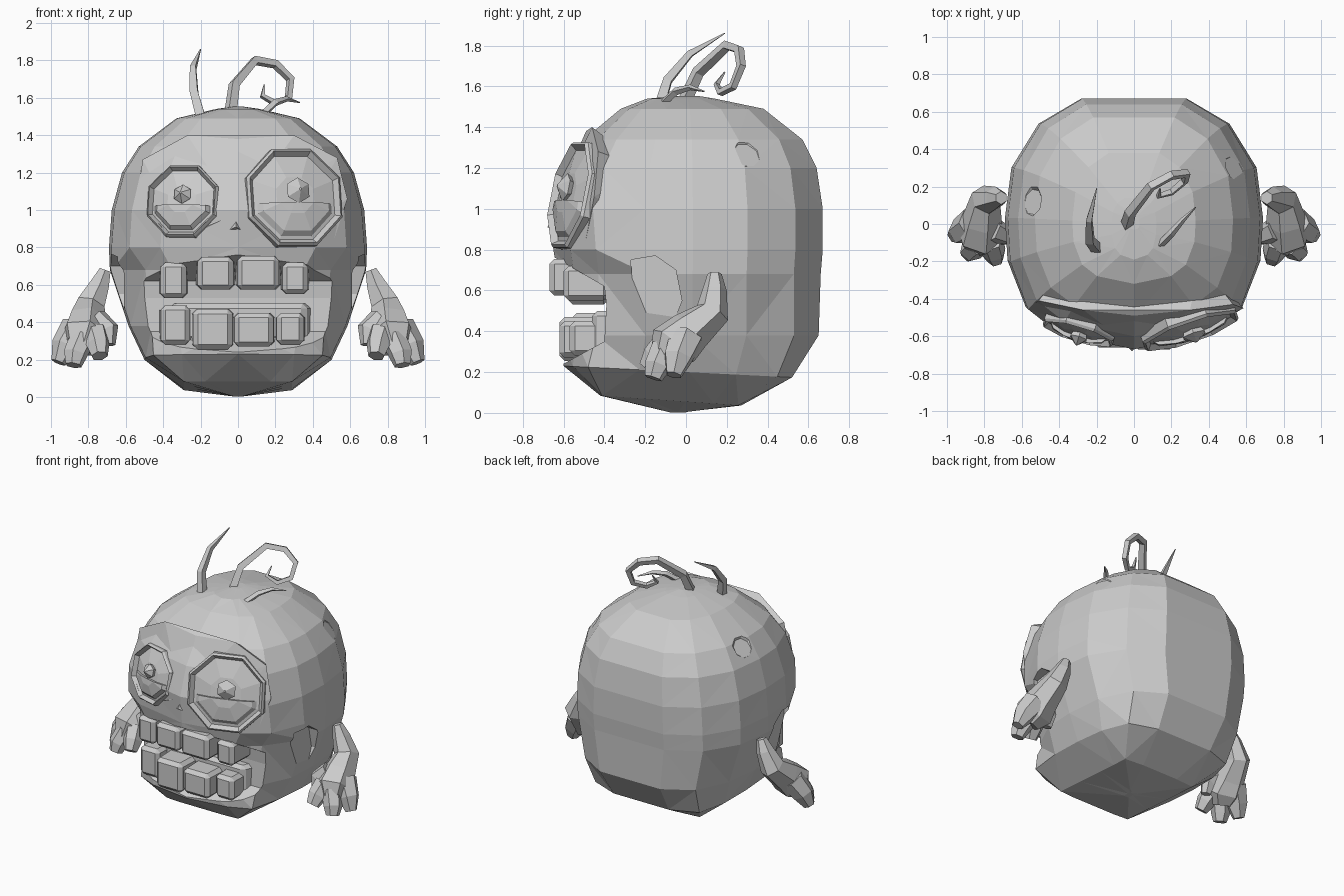
import bpy, bmesh, math
from mathutils import Vector, Matrix

if "Cube" in bpy.data.objects:
    bpy.data.objects.remove(bpy.data.objects["Cube"])

grey = bpy.data.materials.new("plain_grey")
grey.use_nodes = True
colour = (0.6, 0.6, 0.6, 1)
grey.diffuse_color = colour
grey.node_tree.nodes["Principled BSDF"].inputs["Base Color"].default_value = colour


def finish(name, bm, triangles=False):
    """Turn a bmesh into a named flat-shaded object."""
    if triangles:
        bmesh.ops.triangulate(bm, faces=bm.faces[:])
    bmesh.ops.recalc_face_normals(bm, faces=bm.faces[:])
    mesh = bpy.data.meshes.new(name)
    bm.to_mesh(mesh)
    bm.free()
    mesh.materials.append(grey)
    ob = bpy.data.objects.new(name, mesh)
    bpy.context.collection.objects.link(ob)
    return ob


def loft(bm, rings):
    """Skin equal-length rings and close both ends."""
    loops = [[bm.verts.new(p) for p in ring] for ring in rings]
    n = len(loops[0])
    for a, b in zip(loops, loops[1:]):
        for i in range(n):
            j = (i + 1) % n
            bm.faces.new((a[i], a[j], b[j], b[i]))
    for end in (loops[0], loops[-1]):
        bmesh.ops.poke(bm, faces=[bm.faces.new(end)])


def revolve(name, profile, sides, frame, keep_below=None):
    """Faceted lathe around the frame's z axis, optionally trimmed to its lower part."""
    bm = bmesh.new()
    turns = [math.tau * (i + 0.5) / sides for i in range(sides)]
    loft(bm, [[(r * math.cos(t), r * math.sin(t), h) for t in turns] for r, h in profile])
    if keep_below is not None:
        bmesh.ops.bisect_plane(bm, geom=bm.verts[:] + bm.edges[:] + bm.faces[:],
                               plane_co=(0, keep_below, 0), plane_no=(0, 1, 0), clear_outer=True)
        bmesh.ops.holes_fill(bm, edges=bm.edges[:])
    bm.transform(frame)
    return finish(name, bm)


def extrude_x(name, outline, x0, x1):
    """Prism from a (y, z) outline."""
    bm = bmesh.new()
    loft(bm, [[(x, y, z) for y, z in outline] for x in (x0, x1)])
    return finish(name, bm, True)


def hull(name, points):
    """Solid wrapped around a few points."""
    bm = bmesh.new()
    bmesh.ops.convex_hull(bm, input=[bm.verts.new(p) for p in points])
    for v in [v for v in bm.verts if not v.link_faces]:
        bm.verts.remove(v)
    return finish(name, bm)


def combine(target, tool, operation='DIFFERENCE'):
    mod = target.modifiers.new("combine", 'BOOLEAN')
    mod.object = tool
    mod.operation = operation
    mod.solver = 'EXACT'
    bpy.context.view_layer.objects.active = target
    bpy.ops.object.modifier_apply(modifier=mod.name)
    bpy.data.objects.remove(tool)


def facing(centre, normal):
    """Frame whose z axis follows the normal and whose y axis points up."""
    n = Vector(normal).normalized()
    side = Vector((0, 0, 1)).cross(n).normalized()
    m = Matrix((side, n.cross(side), n)).transposed().to_4x4()
    return Matrix.Translation(centre) @ m


def strands(name, paths, smoothness=0, sx=1):
    """Tapered tubes through (x, y, z, radius) points, as one mesh."""
    curve = bpy.data.curves.new(name, 'CURVE')
    curve.dimensions = '3D'
    curve.bevel_depth = 1
    curve.bevel_resolution = smoothness
    curve.use_fill_caps = True
    for path in paths:
        spline = curve.splines.new('POLY')
        spline.points.add(len(path) - 1)
        for point, (x, y, z, r) in zip(spline.points, path):
            point.co = (sx * x, y, z, 1)
            point.radius = r
    temp = bpy.data.objects.new(name + "_path", curve)
    bpy.context.collection.objects.link(temp)
    bpy.context.view_layer.update()
    bm = bmesh.new()
    bm.from_mesh(temp.evaluated_get(bpy.context.evaluated_depsgraph_get()).to_mesh())
    for face in bm.faces:
        face.smooth = False
        face.material_index = 0
    bpy.data.objects.remove(temp)
    return finish(name, bm)


# Head: a round plan that turns boxy towards the jaw
round_plan = [(0, -1), (.6, -.87), (.84, -.68), (.98, -.3), (1, .05),
              (.95, .45), (.74, .8), (.41, 1), (0, 1)]
box_plan = [(0, -1), (.6, -1), (1, -.98), (1, -.5), (1, 0), (1, .5), (1, .95), (.5, 1), (0, 1)]


def head_ring(z, width, front, back, narrowing=1, box=0, tilt=0):
    side = []
    for a, b in zip(round_plan, box_plan):
        x, y = Vector(a).lerp(Vector(b), box)
        x *= width * (narrowing if y < -.5 else 1)
        y *= front if y < 0 else back
        side.append((x, y, z - tilt * y))
    return side + [(-x, y, h) for x, y, h in side[-2:0:-1]]


bm = bmesh.new()
loft(bm, [head_ring(*level) for level in (
    (.003, .02, .08, -.02, 1, 1), (.055, .29, .42, .27, 1, 1, .07),
    (.2, .5, .6, .52, 1, .4, .05), (.38, .585, .62, .65, .92, .1), (.68, .685, .63, .66, .86),
    (.8, .69, .65, .67), (1, .675, .67, .67), (1.2, .62, .6, .64), (1.34, .53, .5, .57),
    (1.49, .33, .32, .38), (1.54, .12, .19, .14), (1.553, .03, .03, .06))])
head = finish("head", bm, True)

# Brow and cheek mask standing slightly proud around the eyes
combine(head, hull("face_mask", [
    (-.51, -.41, 1.27), (-.27, -.46, 1.4), (0, -.49, 1.38), (.3, -.46, 1.4), (.53, -.43, 1.28),
    (.585, -.45, 1.06), (.5, -.5, .8), (-.54, -.43, 1.05), (-.48, -.5, .82), (0, -.665, .98),
    (.3, -.6, .86), (-.3, -.6, .86), (-.35, -.2, 1.2), (.35, -.2, 1.2), (-.35, -.2, .9),
    (.35, -.2, .9)]), 'UNION')

# Mouth opening and cheek hollows
combine(head, extrude_x("mouth_cutter", [(-.9, .1), (-.61, .235), (-.4, .35), (-.39, .53),
                                         (-.4, .62), (-.65, .765), (-.9, .84)], -1, 1))
for s in (-1, 1):
    combine(head, extrude_x("cheek_cutter", [(-.27, .75), (-.15, .77), (-.05, .7), (-.02, .55),
                                             (-.1, .35), (-.24, .22)], s * .61, s * 1))

# Round dents in the scalp
for centre, normal in (((.545, .3, 1.27), (1, .5, .8)), ((-.55, .12, 1.3), (-1, .2, .9))):
    combine(head, revolve("dent_cutter", [(.07, -.015), (.14, .06)], 8, facing(centre, normal)))

# Eyes: sunken dish with a rim, heavy lower lid, pointed pupil
for side, centre, r, pupil, slope in (("left", (.305, -.575, 1.07), .285, .07, .34),
                                      ("right", (-.3, -.585, 1.05), .21, .052, -.3)):
    frame = facing(centre, (slope, -1, .22))
    combine(head, revolve("socket_cutter", [(r * .9, -.05), (r * .9, .3)], 8, frame))
    revolve(side + "_eye", [(r, -.09), (r, -.01), (r * .95, .005), (r * .86, -.025),
                            (r * .4, .005), (r * .02, .01)], 8, frame)
    revolve(side + "_lower_lid", [(r * .86, -.04), (r * .7, .005), (r * .35, .028),
                                  (r * .02, .032)], 8, frame, -.12 * r)
    revolve(side + "_pupil", [(pupil * .7, -.01), (pupil, .03), (pupil * .1, .07)], 6,
            frame @ Matrix.Translation((.01, .03, 0)))

# Nose: small wedge between the eyes
hull("nose", [(-.01, -.62, 1.0), (-.1, -.6, .87), (.07, -.6, .86), (-.01, -.68, .91)])


# Teeth: chamfered blocks narrowing towards the front
def block(name, x0, x1, y0, y1, z0, z1):
    bm = bmesh.new()
    bmesh.ops.create_cube(bm, size=1)
    for v in bm.verts:
        v.co = ((x0 + x1) / 2 + v.co.x * (x1 - x0) * (.9 if v.co.y < 0 else 1),
                (y0 + y1) / 2 + v.co.y * (y1 - y0), (z0 + z1) / 2 + v.co.z * (z1 - z0))
    bmesh.ops.bevel(bm, geom=bm.edges[:], offset=.025, segments=1, affect='EDGES')
    return finish(name, bm)


upper = [(-.42, -.27, -.58, .53, .72), (-.225, -.015, -.66, .575, .75),
         (-.015, .23, -.67, .575, .755), (.23, .38, -.6, .55, .72)]
lower = [(-.42, -.25, -.56, .28, .49), (-.25, -.02, -.62, .255, .47),
         (-.03, .2, -.62, .27, .45), (.2, .36, -.57, .28, .45)]
for row, teeth in (("upper", upper), ("lower", lower)):
    for i, (x0, x1, y, z0, z1) in enumerate(teeth):
        block(f"{row}_tooth_{i + 1}", x0, x1, y, -.38, z0, z1)
block("lower_gum", -.38, .4, -.46, -.36, .3, .5)

# Arms: thin forearm, broad palm and stubby fingers
arm = [(.71, .14, .68, .035), (.74, .14, .6, .06), (.79, .13, .49, .085),
       (.81, .02, .4, .11), (.82, -.06, .33, .13), (.84, -.1, .26, .08)]
fingers = [[(.86, 0, .37, .09), (.925, -.04, .27, .075), (.96, -.06, .185, .04)],
           [(.83, -.1, .32, .07), (.87, -.14, .23, .065), (.88, -.16, .17, .045)],
           [(.77, -.09, .35, .07), (.75, -.15, .28, .065), (.74, -.19, .22, .045)],
           [(.76, -.03, .41, .07), (.69, -.06, .36, .055), (.69, -.08, .28, .035)]]
for side, sx in (("left", 1), ("right", -1)):
    strands(side + "_arm", [arm] + fingers, 1, sx)

# Hair: one upright wisp, one curl, one short wisp
strands("upright_hair", [[(-.2, -.13, 1.5, .035), (-.235, -.09, 1.63, .03),
                          (-.24, .02, 1.76, .022), (-.2, .19, 1.86, .003)]])
strands("curled_hair", [[(-.04, -.01, 1.52, .035), (-.02, .06, 1.67, .032),
                         (.09, .2, 1.8, .028), (.2, .26, 1.78, .026), (.28, .27, 1.7, .024),
                         (.27, .23, 1.6, .022), (.2, .17, 1.57, .02), (.13, .15, 1.61, .016),
                         (.14, .19, 1.67, .004)]])
strands("short_hair", [[(.14, -.11, 1.52, .02), (.2, -.05, 1.575, .02),
                        (.26, .02, 1.595, .014), (.33, .09, 1.575, .003)]])
